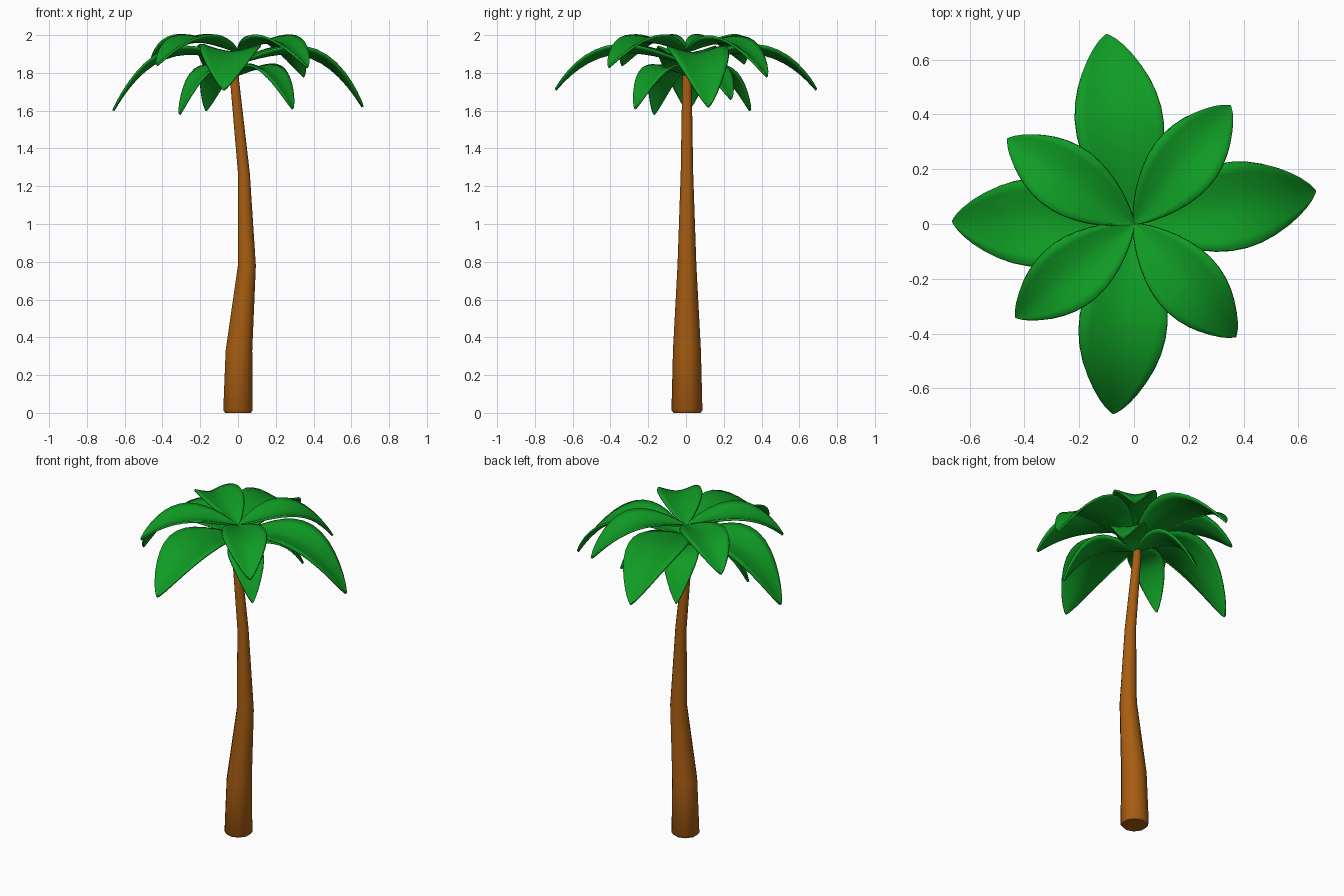
import bpy, bmesh, math

cube = bpy.data.objects.get("Cube")
if cube:
    bpy.data.objects.remove(cube, do_unlink=True)


def material(name, rgb):
    m = bpy.data.materials.new(name)
    m.use_nodes = True
    m.diffuse_color = (*rgb, 1)
    bsdf = next(n for n in m.node_tree.nodes if n.type == "BSDF_PRINCIPLED")
    bsdf.inputs["Base Color"].default_value = (*rgb, 1)
    bsdf.inputs["Roughness"].default_value = 0.8
    return m


leaf_green = material("leaf green", (0.005, 0.33, 0.018))
bark_brown = material("bark brown", (0.39, 0.11, 0.006))


def finish(name, bm, mat, angle):
    bmesh.ops.recalc_face_normals(bm, faces=bm.faces)
    mesh = bpy.data.meshes.new(name)
    bm.to_mesh(mesh)
    bm.free()
    mesh.materials.append(mat)
    ob = bpy.data.objects.new(name, mesh)
    bpy.context.collection.objects.link(ob)
    bpy.ops.object.select_all(action="DESELECT")
    ob.select_set(True)
    bpy.context.view_layer.objects.active = ob
    bpy.ops.object.shade_smooth_by_angle(angle=math.radians(angle))
    return ob


# Trunk: tapering rings along a bent path (x, z, radius)
def build_trunk(sides=10):
    path = [(0, 0, 0.072), (0, 0.015, 0.082), (0.005, 0.33, 0.074),
            (0.047, 0.78, 0.05), (0.031, 1.27, 0.033),
            (-0.018, 1.76, 0.025), (-0.018, 1.84, 0.018)]
    bm = bmesh.new()
    rings = []
    for x, z, r in path:
        turns = [math.tau * (i + 0.5) / sides for i in range(sides)]
        rings.append([bm.verts.new((x + r * math.cos(t), 0.005 + r * math.sin(t), z))
                      for t in turns])
    for low, high in zip(rings, rings[1:]):
        for i in range(sides):
            j = (i + 1) % sides
            bm.faces.new((low[i], low[j], high[j], high[i]))
    bm.faces.new(rings[0][::-1])
    bm.faces.new(rings[-1])
    finish("trunk", bm, bark_brown, 40)


# Leaf: arched, cupped blade from the crown to a drooping tip
def build_leaf(name, tip, base_z, rise, width, cup, steps=18, across=8):
    tx, ty, tz = tip
    reach = math.hypot(tx, ty)
    dx, dy = tx / reach, ty / reach
    drop = rise + base_z - tz
    bm = bmesh.new()
    rows = []
    for i in range(steps + 1):
        u = 0.5 - 0.5 * math.cos(math.pi * i / steps)
        spread = max(math.sin(math.pi * u ** 1.1), 0) ** 0.7
        half = max(width / 2 * spread, 0.002)
        mid = base_z + rise * u - drop * u ** 3
        row = []
        for k in range(across + 1):
            s = 2 * k / across - 1
            row.append(bm.verts.new((dx * reach * u - dy * half * s,
                                     dy * reach * u + dx * half * s,
                                     mid + cup * spread * abs(s) ** 1.5)))
        rows.append(row)
    for a, b in zip(rows, rows[1:]):
        for k in range(across):
            bm.faces.new((a[k], b[k], b[k + 1], a[k + 1]))
    ob = finish(name, bm, leaf_green, 50)
    solid = ob.modifiers.new("thickness", "SOLIDIFY")
    solid.thickness = 0.012
    solid.offset = 0


build_trunk()

# Crown tiers: base height, rise, width, cup depth, leaf tips
tiers = {
    "upper_leaf": (1.91, 0.17, 0.25, 0.035,
                   [(0.35, 0.43, 1.78), (-0.46, 0.31, 1.85),
                    (-0.43, -0.34, 1.84), (0.37, -0.41, 1.83)]),
    "middle_leaf": (1.85, 0.2, 0.32, 0.04,
                    [(0.66, 0.12, 1.62), (-0.1, 0.69, 1.71),
                     (-0.66, 0.01, 1.6), (-0.075, -0.69, 1.71)]),
    "lower_leaf": (1.79, 0.13, 0.2, 0.02,
                   [(0.28, 0.24, 1.66), (-0.17, 0.34, 1.6),
                    (-0.31, -0.17, 1.58), (0.29, -0.27, 1.61)]),
}
for name, (base_z, rise, width, cup, tips) in tiers.items():
    for n, tip in enumerate(tips):
        build_leaf(f"{name}_{n + 1}", tip, base_z, rise, width, cup)
